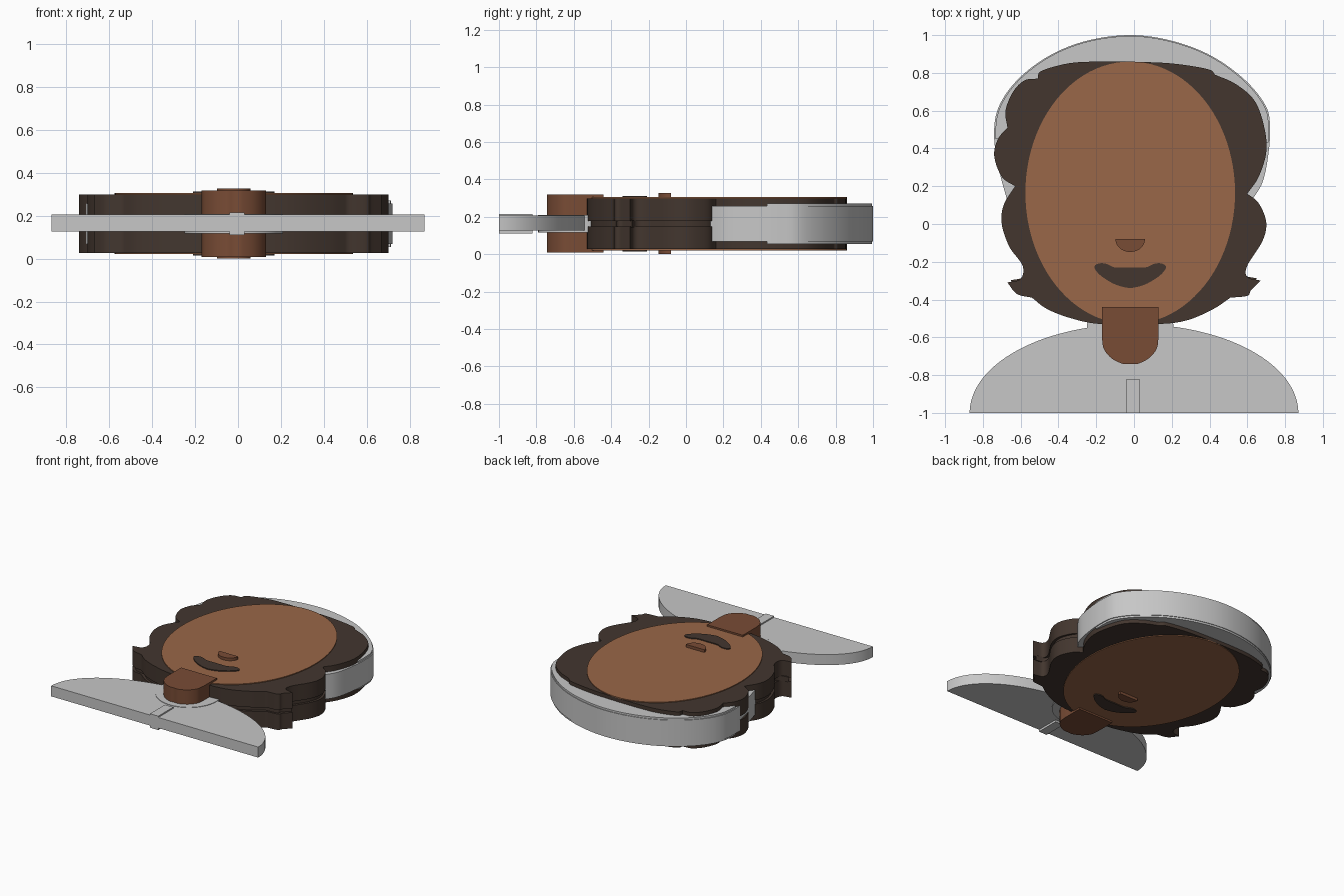
import bpy
import bmesh
import math
from mathutils import Vector

MID = 0.163      # middle plane of the flat figure
AXIS = -0.02     # the head sits slightly off centre

if "Cube" in bpy.data.objects:
    bpy.data.objects.remove(bpy.data.objects["Cube"], do_unlink=True)


def material(name, rgb):
    mat = bpy.data.materials.new(name)
    mat.use_nodes = True
    colour = (*rgb, 1)
    mat.diffuse_color = colour
    mat.node_tree.nodes["Principled BSDF"].inputs["Base Color"].default_value = colour
    return mat


white = material("pale grey cloth", (0.57, 0.57, 0.57))
skin = material("warm skin", (0.32, 0.135, 0.065))
shade = material("deep skin", (0.19, 0.072, 0.036))
brown = material("dark brown hair", (0.056, 0.037, 0.028))


def smooth_run(points, steps=8):
    """Smooth curve through the points of one run, sharp at its ends."""
    p = [Vector(q) / 100 for q in points]
    p = [2 * p[0] - p[1]] + p + [2 * p[-1] - p[-2]]
    out = []
    for a, b, c, d in zip(p, p[1:], p[2:], p[3:]):
        for i in range(steps):
            t = i / steps
            out.append(b + (c - a) * t / 2
                       + (a - b * 2.5 + c * 2 - d / 2) * t ** 2
                       + ((b - c) * 3 + d - a) * t ** 3 / 2)
    return out + [p[-2]]


def outline(runs):
    """Join runs given in hundredths into one closed outline."""
    pts = []
    for run in runs:
        for q in smooth_run(run):
            if not pts or (q - pts[-1]).length > 1e-4:
                pts.append(q)
    if (pts[0] - pts[-1]).length < 1e-4:
        pts.pop()
    return pts


def arc(cx, cy, rx, ry, start=0, end=360, n=96):
    full = end - start == 360
    angles = [math.radians(start + (end - start) * i / n) for i in range(n if full else n + 1)]
    return [Vector((cx + rx * math.cos(a), cy + ry * math.sin(a))) for a in angles]


def scaled(pts, factor, centre):
    c = Vector(centre)
    return [c + (p - c) * factor for p in pts]


def slab(name, pts, half, mat, mid=MID):
    """Extrude an outline evenly to both sides of a middle plane."""
    bm = bmesh.new()
    face = bm.faces.new([bm.verts.new((p.x, p.y, mid - half)) for p in pts])
    grown = bmesh.ops.extrude_face_region(bm, geom=[face])["geom"]
    bmesh.ops.translate(bm, vec=(0, 0, 2 * half),
                        verts=[v for v in grown if isinstance(v, bmesh.types.BMVert)])
    bmesh.ops.recalc_face_normals(bm, faces=bm.faces)
    mesh = bpy.data.meshes.new(name)
    bm.to_mesh(mesh)
    bm.free()
    mesh.materials.append(mat)
    obj = bpy.data.objects.new(name, mesh)
    bpy.context.collection.objects.link(obj)
    bpy.ops.object.select_all(action="DESELECT")
    obj.select_set(True)
    bpy.context.view_layer.objects.active = obj
    bpy.ops.object.shade_smooth_by_angle(angle=math.radians(30))
    return obj


# Shoulders, round collar and front placket
slab("shoulders", arc(0, -1, 0.87, 0.47, 0, 180), 0.04, white, 0.166)
slab("collar", arc(AXIS, -0.56, 0.23, 0.23), 0.046, white)
slab("placket", outline([[(-4, -100), (3, -100)], [(3, -100), (3, -82)],
                         [(3, -82), (-4, -82)], [(-4, -82), (-4, -100)]]), 0.053, white)

# Hair: each run is one curl, meeting its neighbours at a crease
hair = outline([
    [(-2, 86), (20, 85), (39, 82), (43, 79)],
    [(43, 79), (54, 74), (64, 65), (69, 51), (70, 38), (66, 25), (60, 16)],
    [(60, 16), (66, 11), (70, 1), (68, -9), (60, -22), (60, -28), (67, -30)],
    [(67, -30), (62, -35), (60, -38), (51, -39)],
    [(51, -39), (42, -45), (28, -51), (12, -53), (-17, -53), (-33, -50), (-46, -45), (-54, -39)],
    [(-54, -39), (-62, -37), (-67, -31)],
    [(-67, -31), (-60, -29), (-59, -22), (-66, -12), (-70, 0), (-69, 10), (-63, 20)],
    [(-63, 20), (-70, 25), (-74, 36), (-72, 45), (-67, 51)],
    [(-67, 51), (-68, 60), (-64, 70), (-58, 76), (-51, 77)],
    [(-51, 77), (-49, 81), (-35, 85), (-20, 86), (-2, 86)],
])
# Front and back layers with a fine groove between them
for side, word in ((1, "front"), (-1, "back")):
    slab(word + "_hair", hair, 0.0605, brown, MID + side * 0.0755)
slab("hair_core", scaled(hair, 0.975, (AXIS, 0.15)), 0.02, brown)

# Cap wrapped around the crown, with a slightly raised inner layer
cap = outline([
    [(62, 12), (68, 22), (71, 36), (72, 50), (70, 62), (59, 76), (41, 89), (20, 97),
     (-2, 100), (-25, 97), (-45, 89), (-62, 76), (-72, 61), (-74, 45), (-71, 27), (-67, 12)],
    [(-67, 12), (62, 12)],
])
slab("cap_band", cap, 0.094, white)
crown = [p for p in scaled(cap, 0.99, (AXIS, 0.5)) if p.y > 0.43]
slab("cap_crown", crown, 0.108, white)

# Face passes right through the hair and shows on both sides
slab("face", arc(AXIS, 0.165, 0.555, 0.695), 0.142, skin)

# Neck with a rounded lower end
half_neck = [(13, -44), (13, -60)], [(13, -60), (12, -66), (8, -71), (2, -74), (-2, -74)]
neck_side = outline(half_neck)
neck_far = [Vector((2 * AXIS - p.x, p.y)) for p in reversed(neck_side[:-1])]
slab("neck", neck_side + neck_far, 0.155, shade)

# Nose: half round, flat edge upwards
slab("nose", arc(AXIS, -0.08, 0.078, 0.068, 180, 360, 24), 0.163, shade)

# Smiling mouth, one half mirrored
mouth = outline([[(-2, -23), (6, -23), (11, -21), (15, -21), (17, -23),
                  (14, -27), (8, -31), (3, -33), (-2, -34)]])
mouth_far = [Vector((2 * AXIS - p.x, p.y)) for p in reversed(mouth[1:-1])]
slab("mouth", mouth + mouth_far, 0.149, brown)
